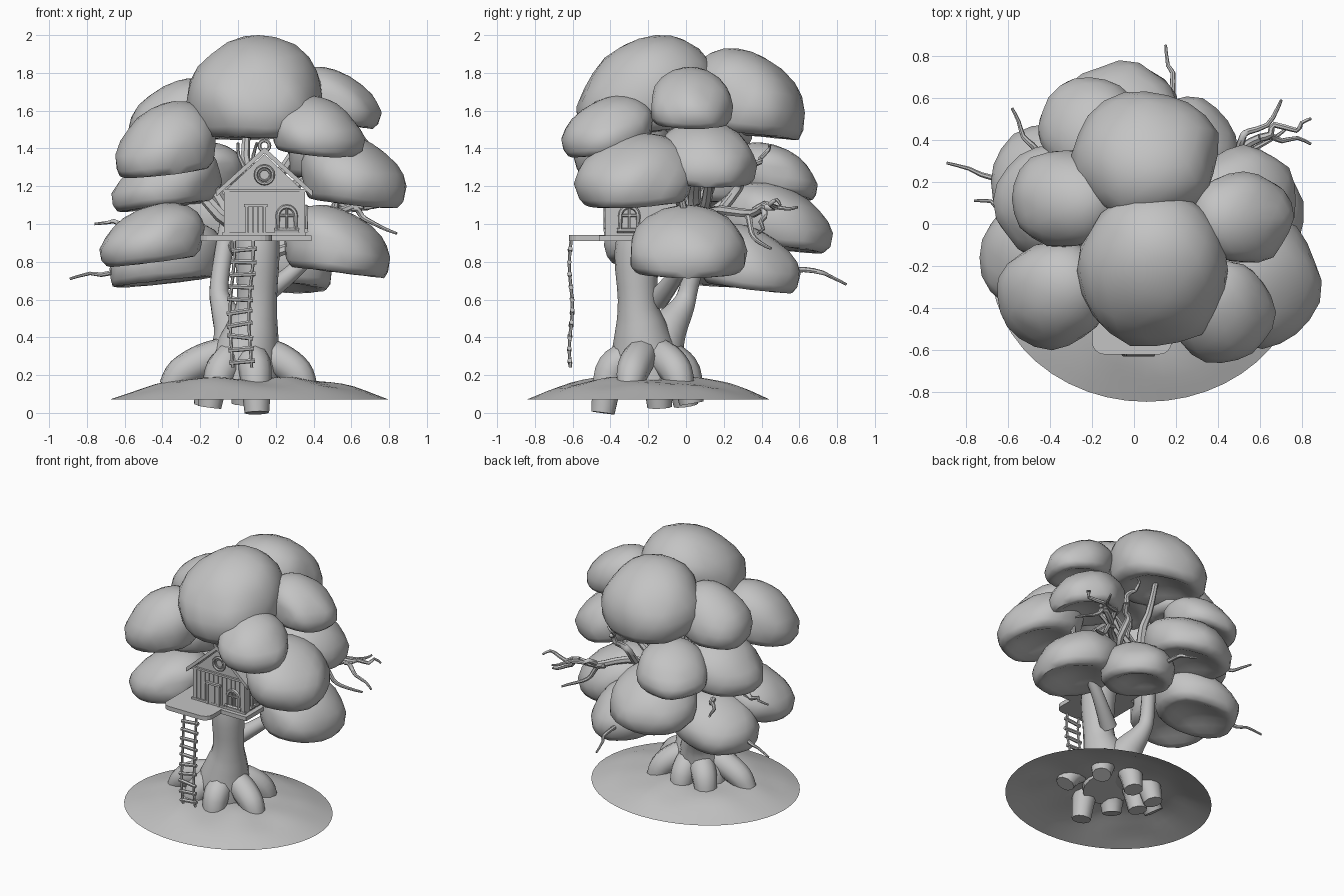
import bpy, bmesh, math, random
from mathutils import Vector, noise

cube = bpy.data.objects.get("Cube")
if cube:
    bpy.data.objects.remove(cube, do_unlink=True)

grey = bpy.data.materials.new("plain_grey")
grey.use_nodes = True
grey.diffuse_color = (0.55, 0.55, 0.55, 1)
grey.node_tree.nodes["Principled BSDF"].inputs["Base Color"].default_value = grey.diffuse_color


def finish(name, bm, smooth=None):
    bmesh.ops.recalc_face_normals(bm, faces=bm.faces)
    mesh = bpy.data.meshes.new(name)
    bm.to_mesh(mesh)
    bm.free()
    mesh.materials.append(grey)
    ob = bpy.data.objects.new(name, mesh)
    bpy.context.collection.objects.link(ob)
    if smooth:
        bpy.ops.object.select_all(action='DESELECT')
        ob.select_set(True)
        bpy.context.view_layer.objects.active = ob
        bpy.ops.object.shade_smooth_by_angle(angle=math.radians(smooth))
    return ob


def box(name, x0, x1, y0, y1, z0, z1):
    bm = bmesh.new()
    bmesh.ops.create_cube(bm, size=1)
    for v in bm.verts:
        v.co = ((x0 + x1) / 2 + v.co.x * (x1 - x0), (y0 + y1) / 2 + v.co.y * (y1 - y0),
                (z0 + z1) / 2 + v.co.z * (z1 - z0))
    return finish(name, bm)


def prism(name, points, vec):
    """Extrude a closed 3D outline along a vector."""
    bm = bmesh.new()
    face = bm.faces.new([bm.verts.new(p) for p in points])
    ext = bmesh.ops.extrude_face_region(bm, geom=[face], use_keep_orig=True)
    bmesh.ops.translate(bm, vec=vec, verts=[g for g in ext["geom"] if isinstance(g, bmesh.types.BMVert)])
    return finish(name, bm)


def tube(name, points, sides=10, steps=4, cyclic=False):
    """Smooth tapered tube through (x, y, z, radius) points."""
    pts = [Vector(p) for p in points]
    n, path = len(pts), []
    for i in range(n if cyclic else n - 1):
        if cyclic:
            a, b, c, d = (pts[(i + k) % n] for k in (-1, 0, 1, 2))
        else:
            a, b, c, d = (pts[min(max(i + k, 0), n - 1)] for k in (-1, 0, 1, 2))
        for s in range(steps):
            t = s / steps
            path.append(0.5 * (2 * b + (c - a) * t + (2 * a - 5 * b + 4 * c - d) * t**2
                               + (3 * b - a - 3 * c + d) * t**3))
    if not cyclic:
        path.append(pts[-1])
    bm, rings, m = bmesh.new(), [], len(path)
    up = None
    for i, p in enumerate(path):
        lo, hi = (i - 1, (i + 1) % m) if cyclic else (max(i - 1, 0), min(i + 1, m - 1))
        tan = (path[hi] - path[lo]).to_3d().normalized()
        up = up or tan.orthogonal()
        up = (up - tan * up.dot(tan)).normalized()
        side = tan.cross(up)
        rings.append([bm.verts.new(p.to_3d() + p.w * (math.cos(a) * up + math.sin(a) * side))
                      for a in (math.tau * k / sides for k in range(sides))])
    for r0, r1 in zip(rings, rings[1:] + rings[:1] if cyclic else rings[1:]):
        for k in range(sides):
            bm.faces.new((r0[k], r0[k - 1], r1[k - 1], r1[k]))
    if not cyclic:
        bm.faces.new(rings[0])
        bm.faces.new(rings[-1])
    return finish(name, bm, 50)


def branch(name, start, end, r0, r1, bend):
    """Tapered branch from start to end with a seeded crooked path."""
    start, end, pts, count = Vector(start), Vector(end), [], 5
    for k in range(count + 1):
        f = k / count
        p = start.lerp(end, f)
        p += noise.noise_vector(end * 9 + Vector((f, f, f)) * 2) * bend * math.sin(math.pi * f)
        pts.append((*p, r0 + (r1 - r0) * f))
    return tube(name, pts, 7, 2)


def ring(name, c, radius, r):
    angles = [math.tau * k / 16 for k in range(16)]
    return tube(name, [(c[0] + radius * math.cos(a), c[1], c[2] + radius * math.sin(a), r) for a in angles],
                6, 1, True)


# Domed ground disc, open underneath
bm = bmesh.new()
rows, segs, rims = [], 48, 12
for i in range(1, rims + 1):
    f = i / rims
    h = min(1, (1 - f) / 0.65)
    row = []
    for k in range(segs):
        a = math.tau * k / segs
        x, y = 0.06 + 0.74 * f * math.cos(a), -0.2 + 0.645 * f * math.sin(a)
        bump = 0.02 * noise.noise((x * 4, y * 4, 0)) * min(1, (1 - f) * 3)
        row.append(bm.verts.new((x, y, 0.07 + 0.11 * math.sin(h * math.pi / 2) + bump)))
    rows.append(row)
bm.faces.new(rows[0])
for r0, r1 in zip(rows, rows[1:]):
    for k in range(segs):
        bm.faces.new((r0[k - 1], r0[k], r1[k], r1[k - 1]))
ground = finish("ground", bm, 60)
if ground.data.polygons[0].normal.z < 0:
    ground.data.flip_normals()

# Trunk, forked limb and arching roots
tube("trunk", [(0.03, -0.2, 0.17, 0.2), (0.045, -0.22, 0.3, 0.18), (0.08, -0.24, 0.46, 0.135),
               (0.1, -0.255, 0.6, 0.106), (0.1, -0.25, 0.92, 0.12), (0.08, -0.12, 1.15, 0.09)], 16)
tube("back_limb", [(0, -0.18, 0.25, 0.17), (-0.02, -0.11, 0.42, 0.115), (-0.08, -0.02, 0.56, 0.066),
                   (-0.1, 0.02, 0.68, 0.05), (-0.05, 0.1, 1, 0.05)], 12)
tube("right_limb", [(0.1, -0.15, 0.6, 0.06), (0.26, -0.06, 0.72, 0.045), (0.4, 0, 0.85, 0.04)])
roots = [(0.1, -0.44, 0), (0.36, -0.3, 0.12), (0.27, -0.02, 0.1), (0.03, 0.03, 0.05),
         (-0.17, 0, 0.04), (-0.15, -0.14, 0.03), (-0.36, -0.22, 0.13), (-0.12, -0.38, 0.1)]
for x, y, z in roots:
    tube("root", [(0.05 + (x - 0.05) * f, -0.2 + (y + 0.2) * f, h, r) for f, h, r in
                  ((0.2, 0.33, 0.08), (0.55, 0.28, 0.09), (0.85, 0.21, 0.085), (1, z, 0.065))])

# Leaf clumps: centre x, y, bottom, top, radii x, y
clumps = [
    (0.1, -0.22, 1.46, 2, 0.36, 0.36), (0.06, 0.33, 1.45, 1.93, 0.34, 0.31),
    (0.52, 0.03, 1.51, 1.83, 0.23, 0.22), (-0.39, -0.34, 1.25, 1.65, 0.26, 0.25),
    (0.42, -0.42, 1.36, 1.68, 0.24, 0.24), (-0.33, 0.12, 1.4, 1.77, 0.26, 0.23),
    (0.61, -0.27, 1.09, 1.48, 0.27, 0.31), (0.52, 0.11, 1.2, 1.55, 0.26, 0.26),
    (-0.38, 0.11, 1.07, 1.42, 0.28, 0.27), (-0.07, 0.48, 0.85, 1.22, 0.3, 0.29),
    (-0.21, 0.46, 1.13, 1.43, 0.24, 0.24), (0.25, 0.34, 0.64, 1, 0.24, 0.26),
    (0.53, 0.01, 0.72, 1.1, 0.28, 0.31), (-0.46, -0.16, 0.78, 1.11, 0.27, 0.27),
    (-0.39, 0.2, 0.67, 1.02, 0.3, 0.27)]
for i, (cx, cy, z0, z1, rx, ry) in enumerate(clumps):
    bm = bmesh.new()
    bmesh.ops.create_icosphere(bm, subdivisions=3, radius=1)
    base = z0 + (z1 - z0) * 0.36
    out = Vector((cx - 0.12, cy, 0)).normalized()
    for v in bm.verts:
        d = v.co.normalized()
        wob = 1.01 + 0.09 * noise.noise(d * 1.6 + Vector((i * 5, 0, 0)))
        # domed top leaning inward, rounded rim and cupped underside
        if d.z > 0:
            h = d.z * (z1 - base)
        else:
            h = math.sin(math.pi * d.z / 1.2) * (base - z0 - 0.02)
        v.co = Vector((cx + d.x * rx * wob, cy + d.y * ry * wob, base + h - 0.035 * d.dot(out)))
        v.co -= out * 0.06 * max(0, d.z)
    finish("leaf_clump", bm, 60)
    # limb that carries the clump
    if cy > -0.1:
        branch("inner_limb", (-0.02, 0.05, max(0.88, min(1, z0))), (cx, cy, base + 0.03), 0.04, 0.016, 0.1)

# Bare branches that stick out of the leaves: start and end
twigs = [((0.1, 0.05, 0.98), (0.6, 0.41, 1.09)), ((0.6, 0.41, 1.09), (0.84, 0.5, 1.1)),
         ((0.5, 0.36, 1.07), (0.7, 0.59, 1.09)), ((0.6, 0.41, 1.08), (0.84, 0.38, 0.95)),
         ((0.45, 0.32, 1.05), (0.72, 0.45, 0.87)), ((0.2, 0.1, 1), (0.35, 0.34, 1.26)),
         ((0.35, 0.34, 1.26), (0.34, 0.44, 1.42)), ((-0.4, 0.2, 0.85), (-0.89, 0.29, 0.71)),
         ((0.2, 0.4, 0.78), (0.15, 0.85, 0.68)), ((-0.4, 0.25, 1), (-0.58, 0.55, 1.03)),
         ((-0.5, 0.05, 1), (-0.76, 0.11, 1)), ((0.05, 0, 1.1), (0, -0.03, 1.43)),
         ((0.05, 0, 1.15), (0.1, 0.02, 1.43)), ((0.5, 0, 1.05), (0.57, -0.02, 1.4))]
for start, end in twigs:
    thick = start == twigs[0][0] or end == twigs[6][0]
    branch("twig", start, end, 0.032 if thick else 0.02, 0.02 if thick else 0.007, 0.08)

# Platform with a rounded porch
porch = []
for x, y, a0 in ((0.12, -0.56, -90), (0.12, -0.26, 0), (-0.14, -0.26, 90), (-0.14, -0.56, 180)):
    for k in range(5):
        a = math.radians(a0 + k * 22.5)
        porch.append((x + 0.06 * math.cos(a), y + 0.06 * math.sin(a), 0.91))
prism("porch", porch, (0, 0, 0.031))
box("platform", -0.14, 0.39, -0.46, 0, 0.91, 0.94)

# House body and gable
X0, X1, Y0, Y1, CX, FLOOR, EAVE = -0.075, 0.35, -0.415, -0.05, 0.14, 0.94, 1.17
prism("house_body", [(X0, Y0, FLOOR), (X1, Y0, FLOOR), (X1, Y0, EAVE), (CX, Y0, EAVE + 0.2), (X0, Y0, EAVE)],
      (0, Y1 - Y0, 0))
yr = Y0 - 0.04
for s in (-1, 1):
    xe = CX + s * 0.255
    prism("roof_slope", [(CX, yr, 1.405), (CX, yr, 1.375), (xe, yr, 1.145), (xe, yr, 1.175)], (0, 0.44, 0))
    x = CX + s * 0.2
    box("corner_post", x - 0.015, x + 0.015, Y0 - 0.012, Y0 + 0.01, FLOOR, EAVE)
for name, z in (("base_beam", FLOOR), ("gable_beam", EAVE)):
    box(name, X0 - 0.01, X1 + 0.01, Y0 - 0.015, Y0, z, z + 0.015)
for k in range(11):
    x = X0 + 0.03 + k * 0.036
    box("wall_plank", x, x + 0.028, Y0 - 0.005, Y0, FLOOR, EAVE)
for k in range(9):
    y = Y0 + 0.01 + k * 0.039
    box("side_plank", X1, X1 + 0.005, y, y + 0.032, FLOOR, EAVE - 0.02)

# Door with planks and frame
for k in range(3):
    x = 0.055 + k * 0.027
    box("door_plank", x, x + 0.024, Y0 - 0.014, Y0, FLOOR, 1.09)
for x in (0.04, 0.134):
    box("door_jamb", x, x + 0.014, Y0 - 0.02, Y0, FLOOR, 1.09)
box("door_lintel", 0.033, 0.155, Y0 - 0.024, Y0, 1.09, 1.105)


# Arched windows on the front and the side
def arch_window(place):
    w, low, top = 0.047, -0.04, 0.04
    arc = [(w * math.cos(a), top + w * math.sin(a)) for a in (math.pi * k / 8 for k in range(9))]
    tube("window_frame", [place(u, v, 0.012) for u, v in [(w, low)] + arc + [(-w, low)]], 6, 1, True)
    tube("window_mullion", [place(0, low, 0.007), place(0, top + w, 0.007)], 6, 1)
    tube("window_bar", [place(-w, top, 0.007), place(w, top, 0.007)], 6, 1)
    tube("window_sill", [place(-w - 0.018, low, 0.013), place(w + 0.018, low, 0.013)], 6, 1)


arch_window(lambda u, v, r: (0.258 + u, Y0 - 0.01, 1.005 + v, r))
arch_window(lambda u, v, r: (X1 + 0.01, -0.3 + u, 1.005 + v, r))
ring("gable_window", (CX, Y0 - 0.012, 1.26), 0.046, 0.01)
ring("gable_window_rim", (CX, Y0 - 0.006, 1.26), 0.03, 0.006)
ring("roof_ring", (CX, Y0 - 0.03, 1.415), 0.027, 0.01)


# Rope ladder swaying below the porch
def rope(side, z, r):
    x = 0.02 + 0.012 * math.sin(z * 9) - 0.03 * max(0, 0.5 - z)
    return (x + side, -0.61 + 0.008 * math.sin(z * 14), z, r)


for s in (-0.05, 0.05):
    tube("ladder_rope", [rope(s, 0.92 - k * 0.085, 0.009) for k in range(9)], 6, 2)
random.seed(3)
for k in range(10):
    z, t = 0.865 - k * 0.066, random.uniform(-0.012, 0.012)
    tube("ladder_rung", [rope(-0.068, z + t, 0.013), rope(0.068, z - t, 0.013)], 6, 1)
